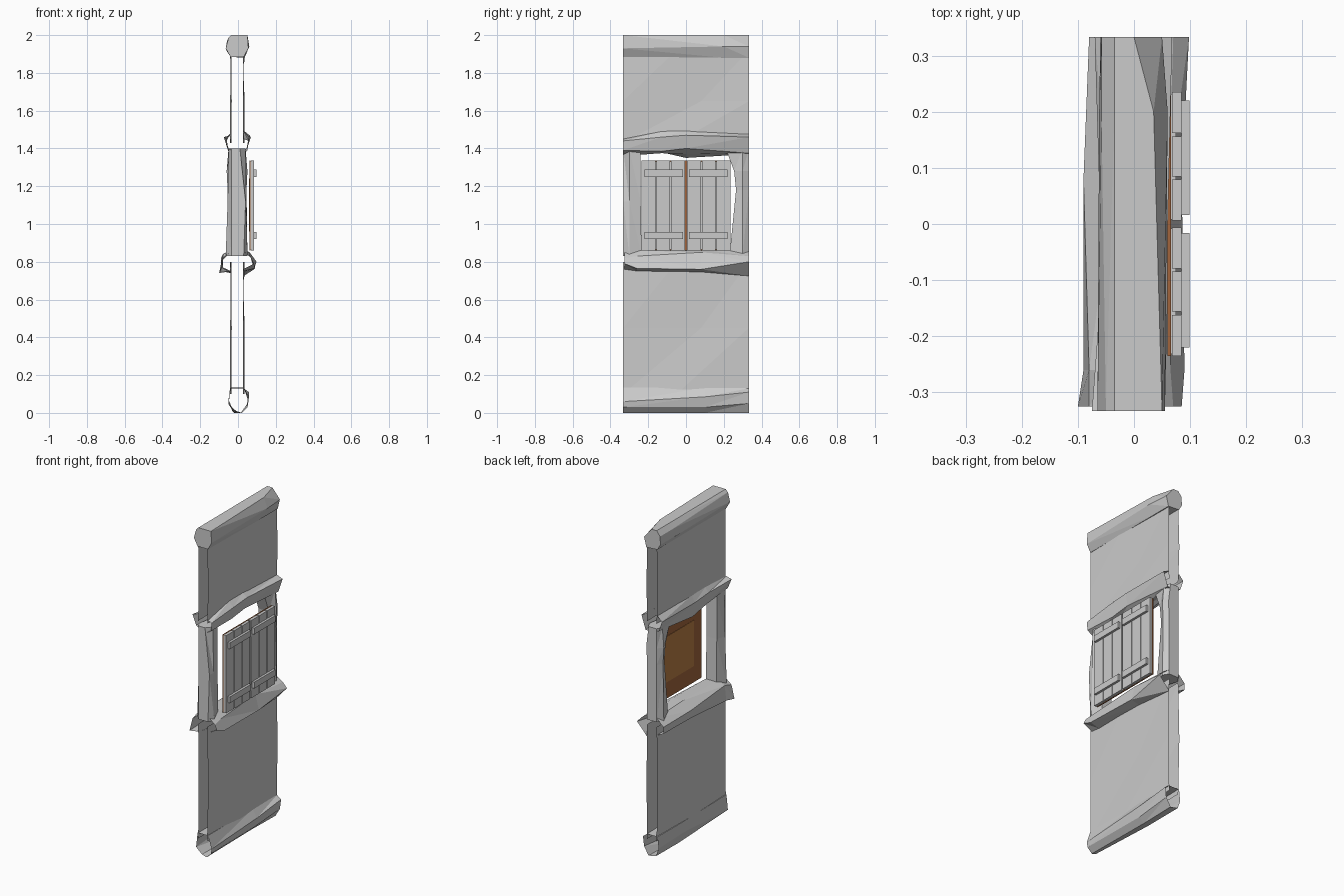
import bpy, bmesh


def material(name, rgb):
    m = bpy.data.materials.new(name)
    m.diffuse_color = (*rgb, 1)
    return m


GREY = material("grey", (0.6, 0.6, 0.6))
BROWN = material("brown", (0.50, 0.21, 0.06))
DARK = material("dark_brown", (0.36, 0.13, 0.045))


def finish(name, bm, mat, recalc=True):
    if recalc:
        bmesh.ops.recalc_face_normals(bm, faces=bm.faces)
    me = bpy.data.meshes.new(name)
    bm.to_mesh(me)
    bm.free()
    me.materials.append(mat)
    ob = bpy.data.objects.new(name, me)
    bpy.context.collection.objects.link(ob)
    return ob


def loft(name, sections, closed=True, caps=True):
    """Join cross-sections (lists of 3D points) with flat triangles."""
    bm = bmesh.new()
    rings = [[bm.verts.new(p) for p in s] for s in sections]
    n = len(rings[0])
    for a, b in zip(rings, rings[1:]):
        for i in range(n if closed else n - 1):
            j = (i + 1) % n
            bm.faces.new((a[i], a[j], b[j]))
            bm.faces.new((a[i], b[j], b[i]))
    if closed and caps:
        bm.faces.new(rings[0])
        bm.faces.new(rings[-1])
    return finish(name, bm, GREY)


def along_y(*secs):
    return [[(x, y, z) for x, z in pts] for y, pts in secs]


def box(name, x, y, z, mat=GREY):
    bm = bmesh.new()
    bmesh.ops.create_cube(bm, size=1)
    for v in bm.verts:
        v.co = [(r[0] + r[1]) / 2 + c * (r[1] - r[0]) for r, c in zip((x, y, z), v.co)]
    return finish(name, bm, mat)


E = 0.333

# plaster wall: two bare skins above and below the window
for part, z0, zm, z1 in (("lower", 0.1, 0.45, 0.80), ("upper", 1.43, 1.65, 1.92)):
    for side, x0, xm in (("outer", 0.027, 0.034), ("inner", -0.036, -0.042)):
        loft(f"{part}_wall_{side}", [
            [(x0, -E, z), (xm, -0.05, z), (x0 + 0.002, E, z)] if z != zm else
            [(x0 + 0.003, -E, z), (x0, 0.08, z), (xm, E, z)]
            for z in (z0, zm, z1)], closed=False)

# rough-hewn beams
loft("top_beam", along_y(
    (-E, [(-0.065, 1.93), (-0.05, 1.985), (-0.035, 2.0), (0.05, 2.0), (0.055, 1.93),
          (0.03, 1.885), (-0.04, 1.885)]),
    (0.2, [(-0.062, 1.92), (-0.058, 1.97), (-0.035, 2.0), (0.035, 2.0), (0.06, 1.94),
           (0.035, 1.88), (-0.04, 1.885)]),
    (E, [(-0.06, 1.92), (-0.058, 1.97), (-0.035, 2.0), (0.0, 2.0), (0.05, 1.94),
         (0.035, 1.88), (-0.04, 1.885)])))
loft("bottom_beam", along_y(
    (-E, [(-0.04, 0.135), (-0.05, 0.045), (-0.01, 0.01), (0.02, 0.0), (0.05, 0.03),
          (0.055, 0.06), (0.03, 0.135)]),
    (0.1, [(-0.042, 0.13), (-0.05, 0.07), (-0.02, 0.0), (0.015, 0.0), (0.045, 0.03),
           (0.058, 0.085), (0.03, 0.135)]),
    (E, [(-0.04, 0.13), (-0.048, 0.06), (-0.03, 0.01), (0.02, 0.0), (0.05, 0.05),
         (0.058, 0.11), (0.03, 0.13)])), caps=False)

# window sill and lintel wrap the wall, open on the wall side
loft("window_sill", along_y(
    (-0.325, [(-0.036, 0.75), (-0.1, 0.74), (-0.08, 0.82), (-0.035, 0.855), (0.03, 0.855),
              (0.07, 0.82), (0.085, 0.79), (0.027, 0.76)]),
    (-0.26, [(-0.036, 0.74), (-0.09, 0.75), (-0.08, 0.84), (-0.035, 0.86), (0.03, 0.86),
             (0.065, 0.83), (0.09, 0.765), (0.027, 0.75)]),
    (0.08, [(-0.036, 0.75), (-0.085, 0.77), (-0.09, 0.82), (-0.035, 0.865), (0.03, 0.865),
            (0.062, 0.85), (0.085, 0.76), (0.027, 0.745)]),
    (E, [(-0.036, 0.75), (-0.08, 0.77), (-0.08, 0.81), (-0.035, 0.855), (0.03, 0.855),
         (0.07, 0.83), (0.098, 0.80), (0.03, 0.725)])), closed=False)
loft("window_lintel", along_y(
    (-E, [(-0.04, 1.47), (-0.075, 1.46), (-0.05, 1.40), (0.0, 1.36), (0.05, 1.39),
          (0.055, 1.44), (0.03, 1.45)]),
    (-0.13, [(-0.04, 1.48), (-0.06, 1.45), (-0.05, 1.38), (0.0, 1.375), (0.045, 1.385),
             (0.06, 1.46), (0.03, 1.49)]),
    (0.0, [(-0.04, 1.48), (-0.06, 1.44), (-0.045, 1.35), (0.0, 1.37), (0.045, 1.40),
           (0.06, 1.47), (0.03, 1.495)]),
    (E, [(-0.04, 1.48), (-0.07, 1.45), (-0.05, 1.39), (0.0, 1.37), (0.04, 1.375),
         (0.068, 1.46), (0.03, 1.475)])), closed=False)


# window posts: six-sided sections stacked in z
def post(name, side, rows):
    loft(name, [[(-0.035, side * E, z), (xb, side * 0.30, z), (-0.04, side * yi, z),
                 (0.03, side * yi, z), (xf, side * 0.30, z), (xe, side * E, z)]
                for z, yi, xb, xf, xe in rows])


post("window_post_left", -1, ((0.83, 0.235, -0.065, 0.05, 0.03),
                              (1.12, 0.24, -0.055, 0.045, 0.04),
                              (1.40, 0.24, -0.05, 0.04, 0.01)))
post("window_post_right", 1, ((0.83, 0.23, -0.06, 0.05, 0.03),
                              (1.18, 0.265, -0.055, 0.045, 0.03),
                              (1.28, 0.255, -0.06, 0.05, 0.035),
                              (1.40, 0.21, -0.05, 0.04, 0.02)))

# plank shutters, with two battens each
for tag, s in (("left", -1), ("right", 1)):
    def span(a, b):
        return tuple(sorted((s * a, s * b)))
    box(f"shutter_{tag}_backing", (0.066, 0.075), span(0.008, 0.232), (0.865, 1.33))
    for i, (a, b) in enumerate(((0.006, 0.079), (0.085, 0.156), (0.162, 0.235))):
        box(f"shutter_{tag}_plank_{i}", (0.068, 0.085), span(a, b), (0.86, 1.335))
    for i, z in enumerate((0.92, 1.25)):
        box(f"shutter_{tag}_batten_{i}", (0.085, 0.099), span(0.016, 0.22), (z, z + 0.038))

# brown boarding on the inner face of the shutters, with a lighter centre
box("shutter_back_border", (0.060, 0.066), (-0.235, 0.235), (0.86, 1.335), DARK)
box("shutter_back_panel", (0.058, 0.060), (-0.16, 0.16), (0.96, 1.24), BROWN)
